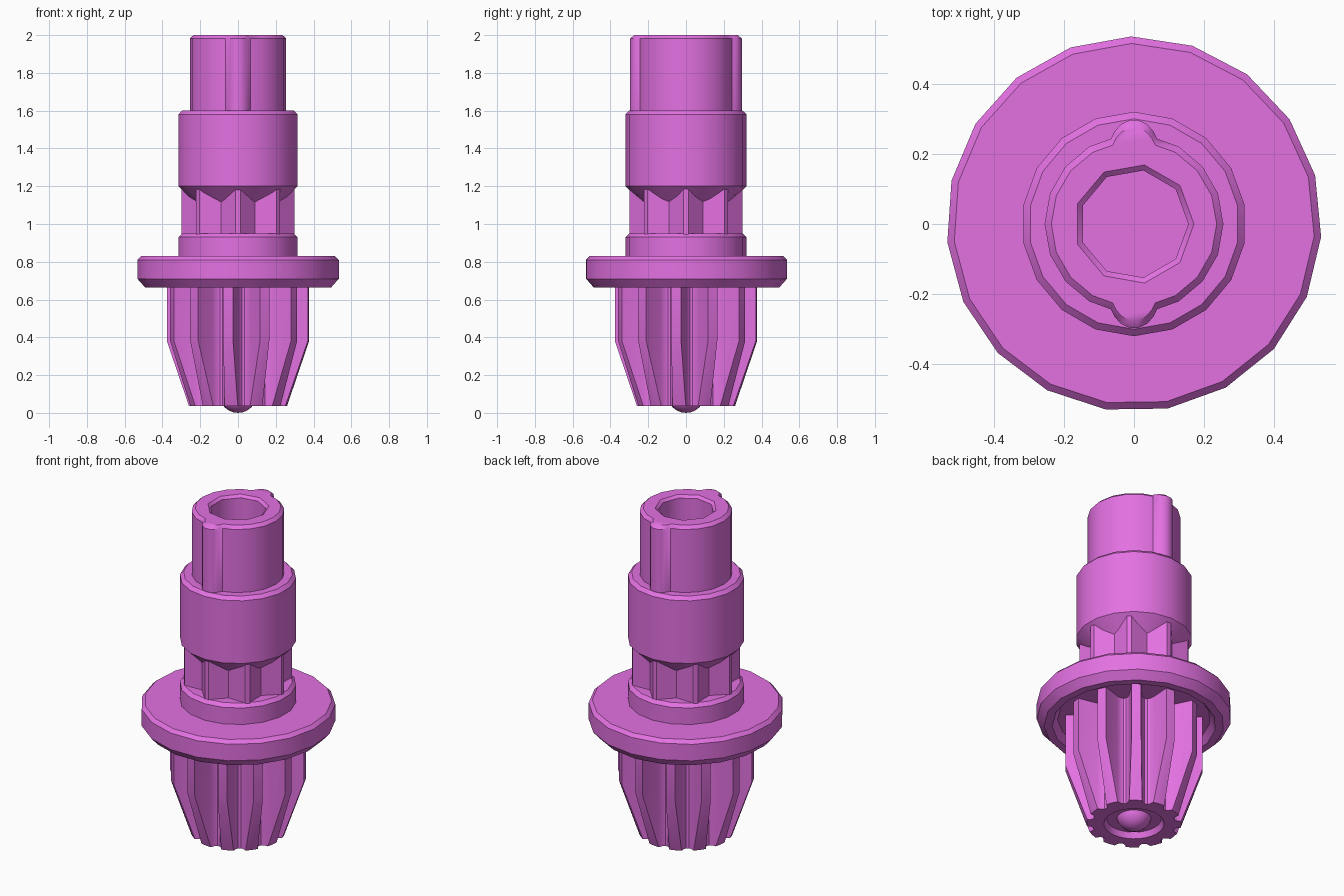
import bpy, bmesh
from math import sin, cos, pi, radians

if "Cube" in bpy.data.objects:
    bpy.data.objects.remove(bpy.data.objects["Cube"])

mat = bpy.data.materials.new("orchid plastic")
mat.diffuse_color = (0.77, 0.165, 0.76, 1)
mat.use_nodes = True
mat.node_tree.nodes["Principled BSDF"].inputs["Base Color"].default_value = mat.diffuse_color


def loft(name, rings):
    """Closed solid through rings of equal point count, capped at both ends."""
    bm = bmesh.new()
    loops = [[bm.verts.new(p) for p in ring] for ring in rings]
    n = len(loops[0])
    for a, b in zip(loops, loops[1:]):
        for i in range(n):
            j = (i + 1) % n
            bm.faces.new((a[i], a[j], b[j], b[i]))
    bm.faces.new(loops[0][::-1])
    bm.faces.new(loops[-1])
    bmesh.ops.recalc_face_normals(bm, faces=bm.faces)
    me = bpy.data.meshes.new(name)
    bm.to_mesh(me)
    bm.free()
    me.materials.append(mat)
    ob = bpy.data.objects.new(name, me)
    bpy.context.collection.objects.link(ob)
    return ob


def lathe(name, profile, sides, start=0.0):
    s = radians(start)
    return loft(name, [[(r * cos(s + 2 * pi * i / sides), r * sin(s + 2 * pi * i / sides), z)
                        for i in range(sides)] for r, z in profile])


def spline(name, teeth, tooth, start, z0, z1):
    """Toothed prism; tooth is a list of (degrees from tooth centre, radius)."""
    pts = []
    for k in range(teeth):
        for a, r in tooth:
            t = radians(start + 360 * k / teeth + a)
            pts.append((r * cos(t), r * sin(t)))
    return loft(name, [[(x, y, z) for x, y in pts] for z in (z0, z1)])


def activate(ob):
    bpy.ops.object.select_all(action='DESELECT')
    ob.select_set(True)
    bpy.context.view_layer.objects.active = ob


def boolean(ob, tool, operation):
    activate(ob)
    m = ob.modifiers.new("cut", 'BOOLEAN')
    m.operation, m.object, m.solver = operation, tool, 'EXACT'
    bpy.ops.object.modifier_apply(modifier=m.name)


def smooth(ob, angle=30):
    activate(ob)
    bpy.ops.object.shade_smooth_by_angle(angle=radians(angle))


# Pinion: straight teeth trimmed by a tapered blank with a hollow in its foot
pinion = spline("pinion", 12, [(-7.5, 0.265), (-4, 0.378), (4, 0.378), (7.5, 0.265),
                               (10, 0.238), (13, 0.228), (17, 0.228), (20, 0.238)], 22, 0.0, 0.76)
blank = lathe("pinion_blank", [(0.15, 0.07), (0.165, 0.037), (0.26, 0.037), (0.385, 0.40), (0.385, 0.72)], 48)
boolean(pinion, blank, 'INTERSECT')

# Ball foot in the hollow
bpy.ops.mesh.primitive_uv_sphere_add(segments=20, ring_count=12, radius=0.1, location=(0, 0, 0.1))
ball = bpy.context.object
ball.name = "ball_foot"
ball.data.materials.append(mat)

# Flange with a recessed underside, and the collar above it
flange = lathe("flange", [(0.42, 0.705), (0.45, 0.665), (0.495, 0.665), (0.535, 0.71),
                          (0.535, 0.81), (0.515, 0.83)], 19, -3.9)
collar = lathe("collar", [(0.32, 0.80), (0.32, 0.93), (0.30, 0.95)], 18, 10)

# Ribbed neck with V grooves
neck = spline("ribbed_neck", 8, [(-2.5, 0.30), (2.5, 0.30), (22.5, 0.235)], 0, 0.93, 1.185)

# Sleeve
sleeve = lathe("sleeve", [(0.20, 1.08), (0.32, 1.20), (0.32, 1.58), (0.30, 1.60)], 18, 10)

# Keyed tube: round outline with a rounded key at the front and back
half = [(0.255 * cos(radians(a)), 0.255 * sin(radians(a))) for a in range(0, 80, 20)]
half += [(0.066, 0.243), (0.055, 0.265), (0.037, 0.285), (0.013, 0.296)]
outline = half + [(-x, y) for x, y in half[:0:-1]]
outline += [(-x, -y) for x, y in outline]
tube = loft("keyed_tube", [[(x * s, y * s, z) for x, y in outline]
                           for z, s in ((1.59, 1), (1.982, 1), (2.0, 0.925))])

# Nine-sided socket through the tube into the sleeve
socket = lathe("socket_cutter", [(0.155, 1.25), (0.155, 1.985), (0.171, 2.0), (0.171, 2.05)], 9)
boolean(tube, socket, 'DIFFERENCE')
boolean(sleeve, socket, 'DIFFERENCE')

for helper in (blank, socket):
    bpy.data.objects.remove(helper)
for part in (pinion, ball, flange, collar, neck, sleeve):
    smooth(part)
smooth(tube, 40.5)
